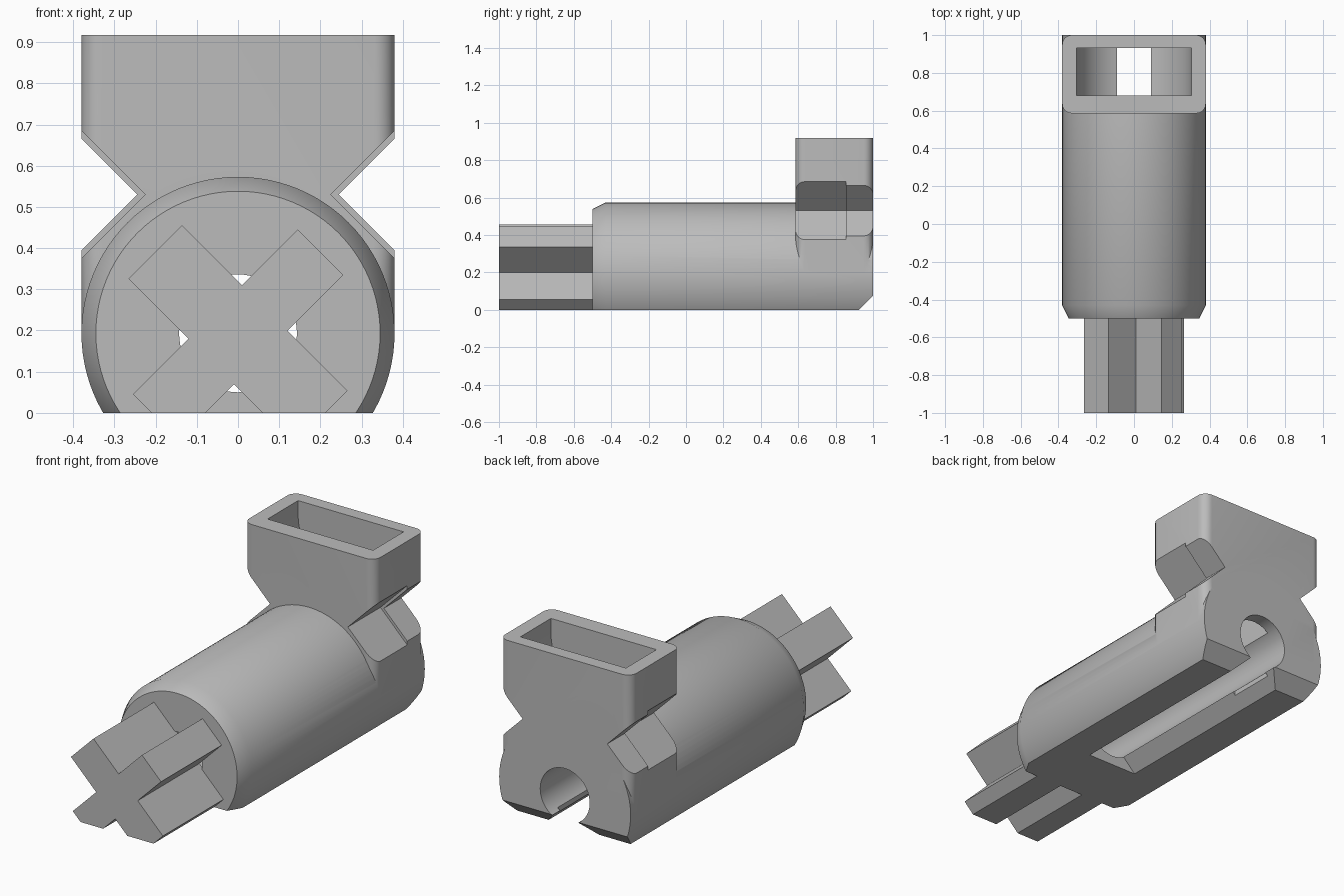
import bpy, bmesh, math
from mathutils import Matrix, Vector

if "Cube" in bpy.data.objects:
    bpy.data.objects.remove(bpy.data.objects["Cube"], do_unlink=True)

AXIS_Z = 0.193      # height of the barrel axis
HALF = 0.38         # barrel radius and socket half width
BORE = 0.143
TOP = 0.917

grey = bpy.data.materials.new("plain grey")
grey.use_nodes = True
colour = (0.5, 0.5, 0.5, 1)
grey.diffuse_color = colour
grey.node_tree.nodes["Principled BSDF"].inputs["Base Color"].default_value = colour


def finish(name, bm):
    bmesh.ops.recalc_face_normals(bm, faces=bm.faces)
    mesh = bpy.data.meshes.new(name)
    bm.to_mesh(mesh)
    bm.free()
    mesh.materials.append(grey)
    obj = bpy.data.objects.new(name, mesh)
    bpy.context.collection.objects.link(obj)
    return obj


def loft(name, rings):
    """Skin equal-sized rings of points and cap both ends."""
    bm = bmesh.new()
    loops = [[bm.verts.new(p) for p in ring] for ring in rings]
    n = len(loops[0])
    for a, b in zip(loops, loops[1:]):
        for i in range(n):
            j = (i + 1) % n
            bm.faces.new((a[i], a[j], b[j], b[i]))
    bm.faces.new(loops[0])
    bm.faces.new(loops[-1])
    return finish(name, bm)


def prism(name, points, y0, y1):
    """Extrude an x-z outline along y."""
    return loft(name, [[(x, y, z) for x, z in points] for y in (y0, y1)])


def box(name, x0, x1, y0, y1, z0, z1):
    return prism(name, [(x0, z0), (x1, z0), (x1, z1), (x0, z1)], y0, y1)


def circle(radius, n=96):
    return [(radius * math.cos(math.tau * i / n),
             AXIS_Z + radius * math.sin(math.tau * i / n)) for i in range(n)]


def combine(target, tool, operation="DIFFERENCE"):
    """Apply a boolean and drop the tool."""
    mod = target.modifiers.new("cut", "BOOLEAN")
    mod.operation, mod.object, mod.solver = operation, tool, "EXACT"
    bpy.context.view_layer.update()
    mesh = bpy.data.meshes.new_from_object(
        target.evaluated_get(bpy.context.evaluated_depsgraph_get()))
    target.modifiers.clear()
    target.data = mesh
    bpy.data.objects.remove(tool, do_unlink=True)


# Barrel with a chamfered front
profile = [(-0.5, 0.345), (-0.43, HALF), (1, HALF)]
barrel = loft("barrel_and_socket",
              [[(x, y, z) for x, z in circle(r)] for y, r in profile])

# Socket block with rounded upright edges
bm = bmesh.new()
bmesh.ops.create_cube(bm, size=1, matrix=Matrix.Translation((0, 0.793, (AXIS_Z + TOP) / 2))
                      @ Matrix.Diagonal((2 * HALF, 0.414, TOP - AXIS_Z, 1)))
upright = [e for e in bm.edges if abs(e.verts[0].co.z - e.verts[1].co.z) > 0.1]
bmesh.ops.bevel(bm, geom=upright, offset=0.05, segments=8, affect="EDGES", profile=0.5)
socket = finish("socket", bm)

# Side notches, shallower at the rear
for side in (-1, 1):
    for apex, y0, y1 in ((0.225, 0.4, 0.855), (0.245, 0.855, 1.1)):
        reach = 0.5 - apex
        outline = [(side * apex, 0.53), (side * 0.5, 0.53 + reach),
                   (side * 0.5, 0.53 - reach)]
        combine(socket, prism("notch", outline, y0, y1))
combine(barrel, socket, "UNION")

# Flat underside and rear lower chamfer
combine(barrel, box("floor_cut", -1, 1, -1, 2, -1, 0))
wedge = [(0.875, -0.05), (1.1, -0.05), (1.1, 0.175)]
combine(barrel, loft("rear_chamfer", [[(x, y, z) for y, z in wedge] for x in (-1, 1)]))

# Through bore and flared slot below it
combine(barrel, prism("bore", circle(BORE, 64), -0.7, 1.2))
flare = [(-0.196, -0.05), (0.196, -0.05), (0.046, 0.1), (-0.046, 0.1)]
combine(barrel, prism("slot", flare, -0.17, 1.2))

# Socket pocket with a dished bottom, and the passage down to the slot
pocket_half, dish_z = 0.305, 0.842
dish = [(pocket_half * math.cos(math.pi * (1 + i / 32)),
         dish_z + pocket_half * math.sin(math.pi * (1 + i / 32))) for i in range(33)]
pocket = [(-pocket_half, 1.1)] + dish + [(pocket_half, 1.1)]
combine(barrel, prism("pocket", pocket, 0.68, 0.932))
combine(barrel, box("passage", -0.09, 0.09, 0.68, 0.932, -0.1, 0.7))

# Cross-shaped shaft: two diagonal bars, trimmed level with the underside
def bar(name, angle, width, half_length):
    along = Vector((math.cos(angle), math.sin(angle)))
    across = Vector((-along.y, along.x)) * width / 2
    along *= half_length
    centre = Vector((0, 0.19))
    corners = [centre + along + across, centre - along + across,
               centre - along - across, centre + along - across]
    return prism(name, corners, -1, -0.49)

shaft = bar("cross_shaft", math.radians(45), 0.156, 0.283)
combine(shaft, bar("second_bar", math.radians(135), 0.184, 0.284), "UNION")
combine(shaft, box("shaft_trim", -1, 1, -2, 0, -1, 0))

# Smooth the round faces, keep the edges crisp
for obj in (barrel, shaft):
    bpy.ops.object.select_all(action="DESELECT")
    obj.select_set(True)
    bpy.context.view_layer.objects.active = obj
    bpy.ops.object.shade_smooth_by_angle(angle=math.radians(30))
